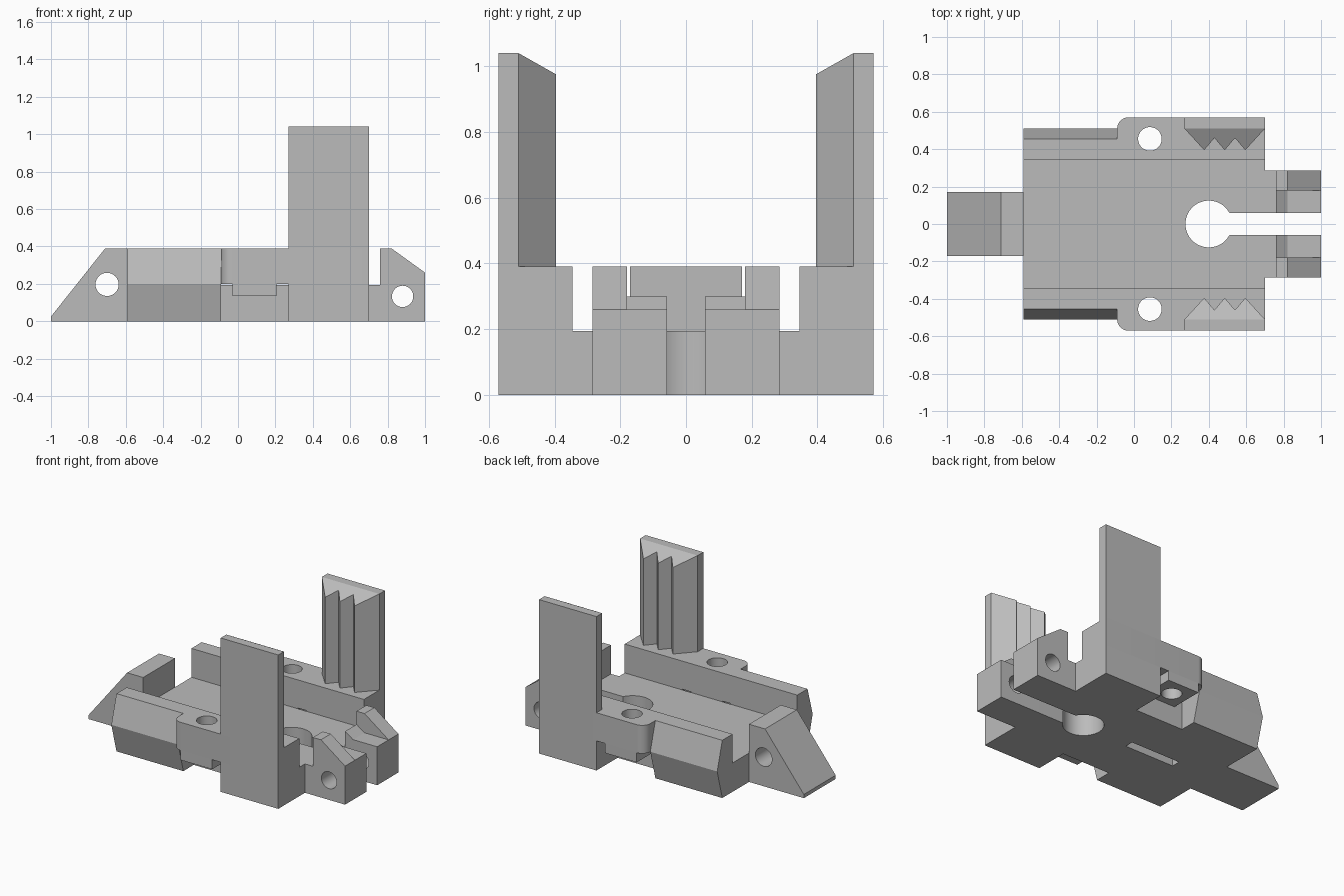
import bpy, bmesh, math
from mathutils import Vector

cube = bpy.data.objects.get("Cube")
if cube:
    bpy.data.objects.remove(cube, do_unlink=True)

grey = bpy.data.materials.new("plain grey")
grey.use_nodes = True
shade = (0.5, 0.5, 0.5, 1)
grey.diffuse_color = shade
grey.node_tree.nodes["Principled BSDF"].inputs["Base Color"].default_value = shade

# Axis name -> placement of a profile point (u, v) at distance w along it
PLACE = {
    "x": lambda u, v, w: Vector((w, u, v)),
    "y": lambda u, v, w: Vector((u, w, v)),
    "z": lambda u, v, w: Vector((u, v, w)),
}


def prism(name, profile, axis, start, end, side=1):
    """Extrude a closed profile along an axis; side=-1 mirrors it across y."""
    bm = bmesh.new()
    rings = []
    for w in (start, end):
        ring = []
        for u, v in profile:
            p = PLACE[axis](u, v, w)
            p.y *= side
            ring.append(bm.verts.new(p))
        rings.append(ring)
        bm.faces.new(ring)
    n = len(profile)
    for i in range(n):
        j = (i + 1) % n
        bm.faces.new((rings[0][i], rings[0][j], rings[1][j], rings[1][i]))
    bmesh.ops.recalc_face_normals(bm, faces=bm.faces)
    mesh = bpy.data.meshes.new(name)
    bm.to_mesh(mesh)
    bm.free()
    mesh.materials.append(grey)
    obj = bpy.data.objects.new(name, mesh)
    bpy.context.collection.objects.link(obj)
    return obj


def rect(u0, u1, v0, v1):
    return [(u0, v0), (u1, v0), (u1, v1), (u0, v1)]


def arc(u, v, r, start=0, end=360, steps=48):
    count = steps if end - start == 360 else steps + 1
    angles = [math.radians(start + (end - start) * i / steps) for i in range(count)]
    return [(u + r * math.cos(a), v + r * math.sin(a)) for a in angles]


def cut(obj, profile, axis, start, end, side=1):
    """Cut a prism out of a part and discard the cutter."""
    cutter = prism("cutter", profile, axis, start, end, side)
    cutter.hide_render = True
    mod = obj.modifiers.new("cut", "BOOLEAN")
    mod.operation = "DIFFERENCE"
    mod.solver = "EXACT"
    mod.object = cutter
    bpy.context.view_layer.objects.active = obj
    bpy.ops.object.modifier_apply(modifier=mod.name)
    bpy.data.objects.remove(cutter, do_unlink=True)


FLOOR, TOP = 0.195, 0.39
WALL, OUTER = 0.345, 0.57
LEFT, STEP, POST, RIGHT = -0.59, -0.09, 0.27, 0.70

# Base plate with keyhole and a narrow pocket underneath
base = prism("base_plate", rect(LEFT, RIGHT, -WALL, WALL), "z", 0, FLOOR)
keyhole = arc(0.40, 0, 0.125, 28, 332) + [(1.1, -0.058), (1.1, 0.058)]
cut(base, keyhole, "z", -0.1, 0.3)
cut(base, rect(-0.33, 0.04, -0.03, 0.03), "z", -0.1, 0.1)

# Wedge-shaped nose with a cross hole
nose = prism("nose_wedge", [(-1, 0), (-1, 0.025), (-0.71, TOP), (LEFT, TOP), (LEFT, 0)],
             "y", -0.17, 0.17)
cut(nose, arc(-0.70, 0.197, 0.062), "y", -0.3, 0.3)

for side, label in ((1, "back"), (-1, "front")):
    # Side rail with a ridged outer face
    prism(label + "_rail",
          [(WALL, 0), (0.455, 0), (0.51, 0.2), (0.455, TOP), (WALL, TOP)],
          "x", LEFT, STEP, side)

    # Shoulder with a rounded corner, raised clear of the ground
    shoulder = prism(label + "_shoulder",
                     [(STEP, WALL), (RIGHT, WALL), (RIGHT, OUTER)]
                     + arc(-0.03, 0.51, 0.06, 90, 180, 10),
                     "z", 0.2, TOP, side)
    pad = prism(label + "_screw_pad", rect(-0.03, 0.205, WALL, OUTER), "z", 0.135, 0.2, side)
    for part in (shoulder, pad):
        cut(part, arc(0.085, 0.455, 0.063), "z", 0, 0.5, side)
    prism(label + "_post_foot", rect(POST, RIGHT, WALL, OUTER), "z", 0, 0.2, side)

    # Tall post: flat back and toothed inner face with a sloping top
    prism(label + "_post", rect(POST, RIGHT, 0.51, OUTER), "z", TOP, 1.04, side)
    teeth = prism(label + "_post_teeth",
                  [(POST, 0.51), (0.375, 0.395), (0.43, 0.46), (0.485, 0.395),
                   (0.54, 0.46), (0.595, 0.395), (RIGHT, 0.51)],
                  "z", TOP, 1.04, side)
    for v in teeth.data.vertices:
        if v.co.z > 1:
            v.co.z -= (0.51 - abs(v.co.y)) * 0.565

    # Hinge prong: tall sloping cheek and a lower inner step
    cheek = prism(label + "_prong_cheek",
                  [(RIGHT, 0), (1, 0), (1, 0.26), (0.82, TOP), (0.76, TOP),
                   (0.76, FLOOR), (RIGHT, FLOOR)],
                  "y", 0.18, 0.285, side)
    inner = prism(label + "_prong_step",
                  [(RIGHT, 0), (1, 0), (1, 0.26), (0.82, 0.26), (0.76, 0.30),
                   (0.76, FLOOR), (RIGHT, FLOOR)],
                  "y", 0.058, 0.18, side)
    for part in (cheek, inner):
        cut(part, arc(0.88, 0.133, 0.057), "y", 0, 0.4, side)

# Smooth the round holes and corners, keep hard edges sharp
bpy.ops.object.select_all(action="DESELECT")
for obj in bpy.context.collection.objects:
    if obj.type == "MESH" and grey.name in obj.data.materials:
        obj.select_set(True)
        bpy.context.view_layer.objects.active = obj
bpy.ops.object.shade_smooth_by_angle(angle=math.radians(20))
